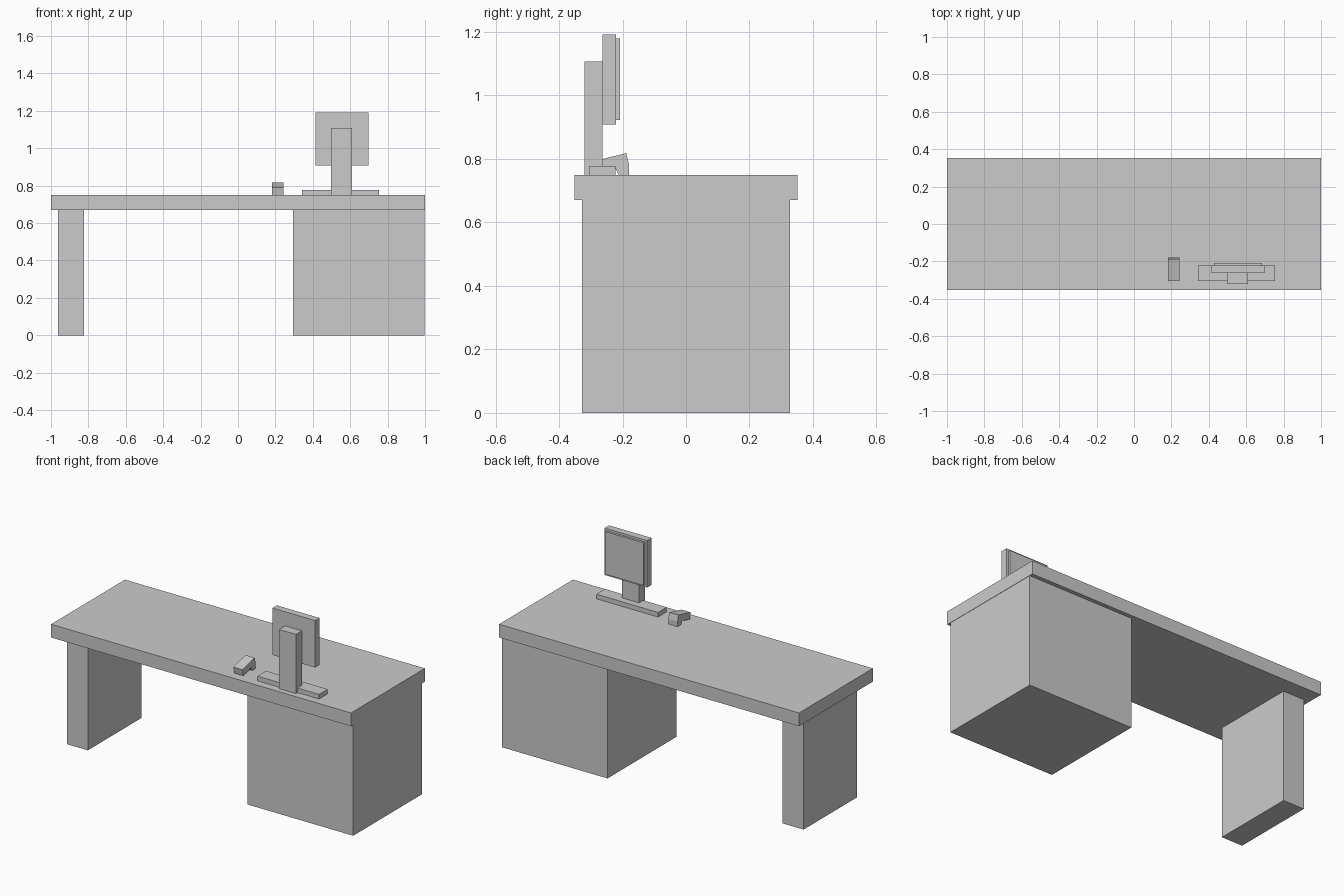
import bpy

if "Cube" in bpy.data.objects:
    bpy.data.objects.remove(bpy.data.objects["Cube"])


def prism(name, profile, x0, x1):
    """Extrude a closed (y, z) profile from x0 to x1."""
    n = len(profile)
    verts = [(x, y, z) for x in (x0, x1) for y, z in profile]
    faces = [list(range(n))[::-1], list(range(n, 2 * n))]
    faces += [[i, (i + 1) % n, n + (i + 1) % n, n + i] for i in range(n)]
    mesh = bpy.data.meshes.new(name)
    mesh.from_pydata(verts, [], faces)
    # consistent outward normals
    import bmesh
    bm = bmesh.new()
    bm.from_mesh(mesh)
    bmesh.ops.recalc_face_normals(bm, faces=bm.faces)
    bm.to_mesh(mesh)
    bm.free()
    obj = bpy.data.objects.new(name, mesh)
    bpy.context.collection.objects.link(obj)
    return obj


def box(name, x, y, z):
    return prism(name, [(y[0], z[0]), (y[1], z[0]), (y[1], z[1]), (y[0], z[1])], *x)


# Desk
box("desk_top", (-1, 1), (-0.352, 0.352), (0.67, 0.75))
box("cabinet", (0.294, 0.998), (-0.328, 0.328), (0, 0.67))
box("side_leg", (-0.963, -0.823), (-0.255, 0.255), (0, 0.67))

# Monitor, screen facing the back of the desk
box("monitor_base", (0.342, 0.754), (-0.304, -0.222), (0.75, 0.778))
box("monitor_post", (0.498, 0.61), (-0.32, -0.263), (0.75, 1.107))
box("monitor_body", (0.414, 0.698), (-0.263, -0.221), (0.909, 1.192))
box("monitor_screen", (0.428, 0.685), (-0.221, -0.208), (0.922, 1.179))

# Small desk device: tilted slab with a rear foot
prism("desk_device", [(-0.304, 0.79), (-0.188, 0.818), (-0.18, 0.783), (-0.18, 0.75),
                      (-0.212, 0.75), (-0.222, 0.77), (-0.296, 0.75)], 0.182, 0.243)
